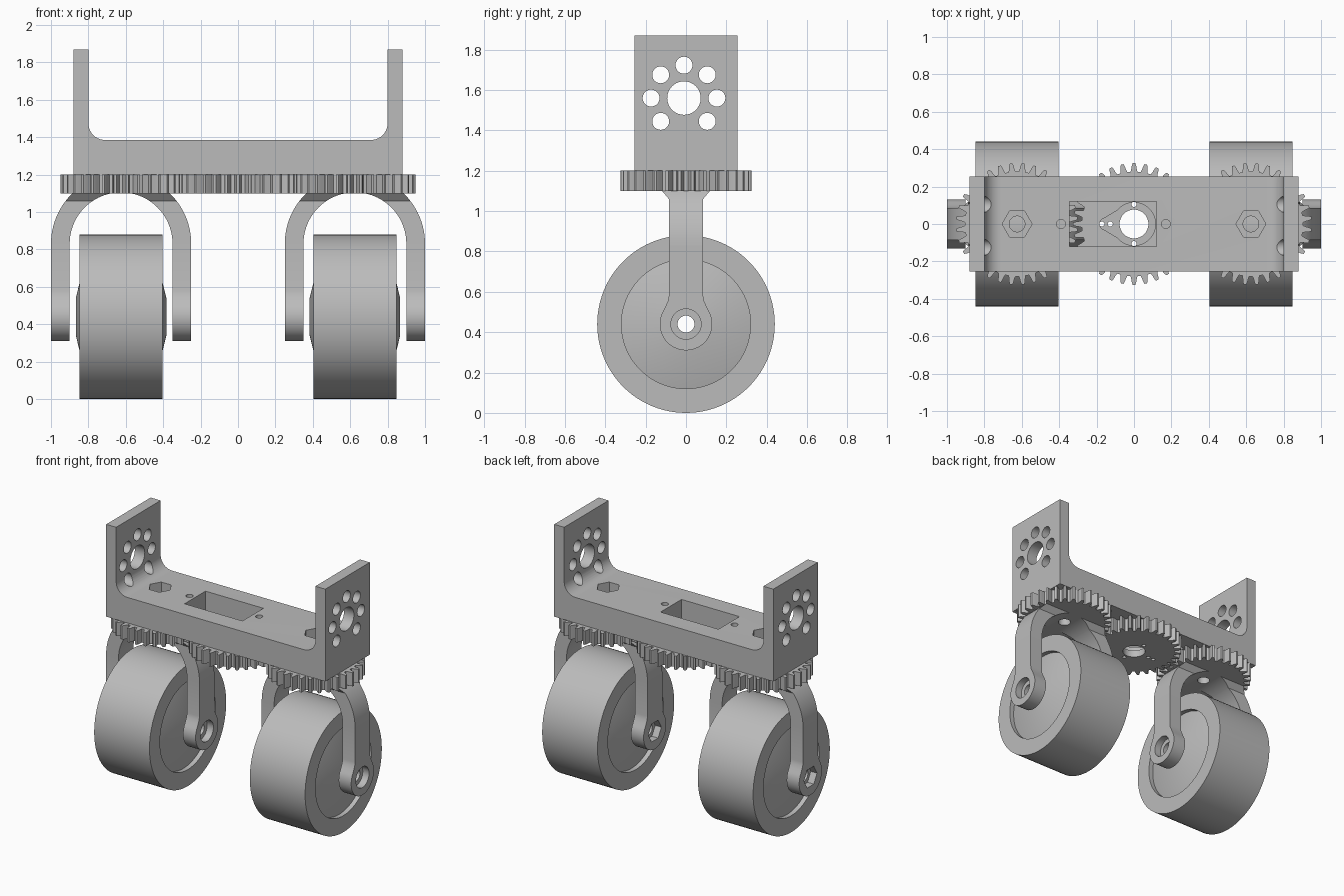
import bpy, bmesh
from math import sin, cos, pi, radians
from mathutils import Vector

cube = bpy.data.objects.get("Cube")
if cube:
    bpy.data.objects.remove(cube, do_unlink=True)

grey = bpy.data.materials.new("matte_grey")
grey.use_nodes = True
COLOUR = (0.5, 0.5, 0.5, 1)
grey.diffuse_color = COLOUR
grey.node_tree.nodes["Principled BSDF"].inputs["Base Color"].default_value = COLOUR
parts = []


def make(name, bm):
    bmesh.ops.recalc_face_normals(bm, faces=bm.faces)
    mesh = bpy.data.meshes.new(name)
    bm.to_mesh(mesh)
    bm.free()
    mesh.materials.append(grey)
    ob = bpy.data.objects.new(name, mesh)
    bpy.context.collection.objects.link(ob)
    parts.append(ob)
    return ob


def prism_bm(points, axis, a, b):
    """Extrude a 2D outline along an axis from a to b."""
    place = {"x": lambda u, v: (a, u, v),
             "y": lambda u, v: (u, a, v),
             "z": lambda u, v: (u, v, a)}[axis]
    step = Vector([(b - a) * (axis == k) for k in "xyz"])
    bm = bmesh.new()
    face = bm.faces.new([bm.verts.new(place(u, v)) for u, v in points])
    out = bmesh.ops.extrude_face_region(bm, geom=[face], use_keep_orig=True)
    moved = [g for g in out["geom"] if isinstance(g, bmesh.types.BMVert)]
    bmesh.ops.translate(bm, verts=moved, vec=step)
    return bm


def prism(name, points, axis, a, b):
    return make(name, prism_bm(points, axis, a, b))


def arc(cx, cy, r, start, end, n):
    angles = [radians(start + (end - start) * i / n) for i in range(n + 1)]
    return [(cx + r * cos(t), cy + r * sin(t)) for t in angles]


def circle(cx, cy, r, n=40):
    return arc(cx, cy, r, 0, 360, n)[:-1]


def box(x0, x1, y0, y1):
    return [(x0, y0), (x1, y0), (x1, y1), (x0, y1)]


def cut(ob, points, axis, a, b):
    """Subtract an extruded outline, then discard the cutter."""
    cutter = prism("cutter", points, axis, a, b)
    cutter.hide_render = True
    parts.remove(cutter)
    mod = ob.modifiers.new("cut", "BOOLEAN")
    mod.operation = "DIFFERENCE"
    mod.solver = "EXACT"
    mod.object = cutter
    bpy.context.view_layer.objects.active = ob
    bpy.ops.object.modifier_apply(modifier=mod.name)
    bpy.data.objects.remove(cutter, do_unlink=True)


FORK_X, AXLE_Z, BOLT = 0.625, 0.44, 0.042
GEAR_Z, BASE_Z, FLOOR_Z, TOP_Z = 1.10, 1.20, 1.385, 1.87

# U-shaped bracket with rounded inner corners
outline = [(-0.88, BASE_Z), (0.88, BASE_Z), (0.88, TOP_Z), (0.80, TOP_Z)]
outline += arc(0.71, FLOOR_Z + 0.09, 0.09, 0, -90, 10)
outline += arc(-0.71, FLOOR_Z + 0.09, 0.09, -90, -180, 10)
outline += [(-0.80, TOP_Z), (-0.88, TOP_Z)]
bracket = prism("bracket", outline, "y", -0.255, 0.255)

# Ring of holes through both bracket walls
cut(bracket, circle(-0.01, 1.56, 0.083), "x", -1, 1)
for k in range(-1, 6):
    t = radians(45 * k)
    cut(bracket, circle(-0.01 + 0.163 * cos(t), 1.56 + 0.163 * sin(t), BOLT, 28), "x", -1, 1)

# Motor opening, its screw holes and the hexagonal bolt pockets
cut(bracket, box(-0.345, 0.12, -0.12, 0.12), "z", 1.1, 1.5)
for x in (-0.39, 0.17):
    cut(bracket, circle(x, 0, 0.024, 20), "z", 1.1, 1.5)
for side in (-1, 1):
    cut(bracket, circle(side * FORK_X, 0, 0.08, 6), "z", 1.29, 1.5)
    cut(bracket, circle(side * FORK_X, 0, BOLT), "z", 1.1, 1.5)


# Spur gears
TEETH = 32
TOOTH = [(-0.34, 0.28), (-0.25, 0.295), (-0.19, 0.313), (-0.11, 0.325)]
TOOTH += [(-f, r) for f, r in reversed(TOOTH)]


def gear(name, cx, phase):
    points = []
    for k in range(TEETH):
        for f, r in TOOTH:
            t = 2 * pi * (k + f + phase) / TEETH
            points.append((cx + r * cos(t), r * sin(t)))
    return prism(name, points, "z", GEAR_Z, BASE_Z)


middle = gear("middle_gear", 0, 0)
horn = arc(0, 0, 0.115, -140, 140, 40) + arc(-0.15, 0, 0.033, 100, 260, 12)
cut(middle, horn, "z", 1.15, 1.3)
cut(middle, circle(0, 0, 0.077), "z", 1, 1.3)
for x, y in ((-0.172, 0), (-0.127, 0), (0, 0.105), (0, -0.105)):
    cut(middle, circle(x, y, 0.014, 16), "z", 1, 1.3)


def fork_arch(name, cx):
    """Half-round yoke that flares where it meets the gear."""
    band = arc(cx, 0.83, 0.375, 0, 180, 48) + arc(cx, 0.83, 0.275, 180, 0, 48)
    bm = prism_bm(band, "y", -0.085, 0.085)
    for z, trim in ((1.06, False), (GEAR_Z, True)):
        bmesh.ops.bisect_plane(bm, geom=bm.verts[:] + bm.edges[:] + bm.faces[:],
                               plane_co=(0, 0, z), plane_no=(0, 0, 1), clear_outer=trim)
    for v in bm.verts:
        v.co.y *= 1 + max(0, v.co.z - 1.06) * 10
    return make(name, bm)


def fork_arm(name, x0, direction):
    """Straight arm ending in a round axle boss, with an outer pocket."""
    neck = [(0.085, 0.83), (0.085, 0.58), (0.09, 0.553), (0.102, 0.527)]
    points = arc(0, AXLE_Z, 0.13, 30, -210, 48)
    points = neck + points + [(-y, z) for y, z in reversed(neck)]
    arm = prism(name, points, "x", x0 - 0.05, x0 + 0.05)
    pocket = circle(0, AXLE_Z, 0.075, 40 if direction > 0 else 6)
    cut(arm, pocket, "x", x0, x0 + direction * 0.1)
    cut(arm, circle(0, AXLE_Z, BOLT), "x", x0 - 0.1, x0 + 0.1)


def wheel(name, cx):
    """Lathed wheel with stepped, conical hub faces and an axle bore."""
    half = [(0.242, BOLT), (0.242, 0.10), (0.188, 0.32), (0.222, 0.32), (0.222, 0.44)]
    profile = half + [(-x, r) for x, r in reversed(half)]
    bm = bmesh.new()
    ring = [bm.verts.new((cx + x, 0, AXLE_Z + r)) for x, r in profile]
    edges = [bm.edges.new((ring[i - 1], ring[i])) for i in range(len(ring))]
    bmesh.ops.spin(bm, geom=ring + edges, cent=(cx, 0, AXLE_Z), axis=(1, 0, 0),
                   angle=2 * pi, steps=96)
    bmesh.ops.remove_doubles(bm, verts=bm.verts, dist=0.0001)
    return make(name, bm)


# A steering gear, fork and wheel on each side
for label, side in (("left", 1), ("right", -1)):
    cx = side * FORK_X
    steering = gear(label + "_gear", cx, 0.5)
    cut(steering, circle(cx, 0, BOLT), "z", 1, 1.3)
    fork_arch(label + "_fork_arch", cx)
    fork_arm(label + "_fork_arm_a", cx + 0.325, 1)
    fork_arm(label + "_fork_arm_b", cx - 0.325, -1)
    wheel(label + "_wheel", cx)

# Smooth the curves, keep the corners sharp
bpy.ops.object.select_all(action="DESELECT")
for ob in parts:
    ob.select_set(True)
bpy.context.view_layer.objects.active = bracket
bpy.ops.object.shade_smooth_by_angle(angle=radians(25))
